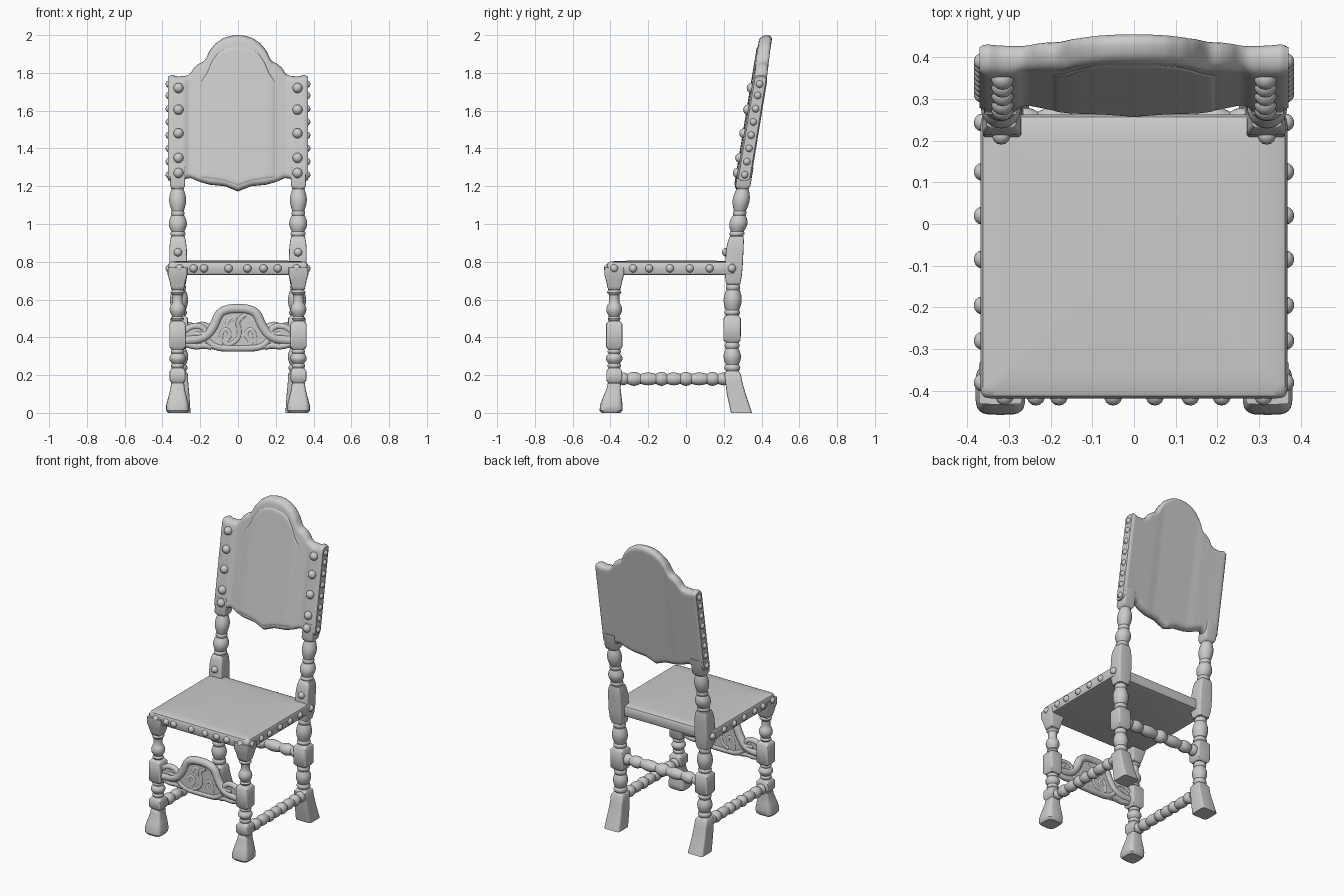
import bpy, bmesh, math

if "Cube" in bpy.data.objects:
    bpy.data.objects.remove(bpy.data.objects["Cube"])


def interp(pts, v):
    """Piecewise linear lookup in a list of (key, value)."""
    if v <= pts[0][0]:
        return pts[0][1]
    for (a, fa), (b, fb) in zip(pts, pts[1:]):
        if v <= b:
            return fa + (fb - fa) * (v - a) / (b - a)
    return pts[-1][1]


def finish(name, bm, mirror=False):
    bmesh.ops.recalc_face_normals(bm, faces=bm.faces)
    me = bpy.data.meshes.new(name)
    bm.to_mesh(me)
    bm.free()
    ob = bpy.data.objects.new(name, me)
    bpy.context.collection.objects.link(ob)
    if mirror:
        ob.modifiers.new("Mirror", "MIRROR").use_mirror_merge = False
    return ob


def loft(name, rings, mirror=False):
    """Skin a list of closed rings and cap both ends."""
    bm = bmesh.new()
    rows = [[bm.verts.new(p) for p in r] for r in rings]
    n = len(rows[0])
    for a, b in zip(rows, rows[1:]):
        for i in range(n):
            j = (i + 1) % n
            bm.faces.new((a[i], a[j], b[j], b[i]))
    bm.faces.new(rows[0])
    bm.faces.new(rows[-1])
    return finish(name, bm, mirror)


def section(hx, hy, p, n=24):
    """Superellipse: p = 2 is round, large p is a rounded square."""
    out = []
    for i in range(n):
        t = 2 * math.pi * i / n
        c, s = math.cos(t), math.sin(t)
        out.append((hx * math.copysign(abs(c) ** (2 / p), c),
                    hy * math.copysign(abs(s) ** (2 / p), s)))
    return out


def bead(z0, z1, r0, r1, k=8):
    return [(z0 + (z1 - z0) * i / k, r0 + (r1 - r0) * math.sin(math.pi * i / k), 2)
            for i in range(k + 1)]


def block(z0, z1, h, c=0.015):
    return [(z0, h * .75, 6), (z0 + c, h, 12), (z1 - c, h, 12), (z1, h * .75, 6)]


def turning(name, stations, place, mirror=False):
    """Turned part: stations (position, radius, squareness) put in space by place(u, v, w)."""
    loft(name, [[place(u, v, w) for u, v in section(r, r, p)] for w, r, p in stations], mirror)


def sheet(name, xs, bottom, top, y_mid, front, back, edge):
    """Upright plate with curved outline, rounded edges and front/back relief."""
    ss = [0, .004, .012, .025, .04, .06] + [.1 + .08 * i for i in range(11)]
    ss += [.94, .96, .975, .988, .996, 1]
    rings = []
    for x in xs:
        b, t = interp(bottom, abs(x)), interp(top, abs(x))
        f, k = [], []
        for s in ss:
            z = b + (t - b) * s
            d = min(min(s, 1 - s) * (t - b) / edge, (xs[-1] - abs(x)) / edge + .35, 1)
            q = .1 + .9 * math.sqrt(1 - (1 - d) ** 2)
            f.append((x, y_mid(z) - interp(front, abs(x)) * q, z))
            k.append((x, y_mid(z) + interp(back, abs(x)) * q, z))
        rings.append(f + k[::-1])
    return loft(name, rings)


def studs(name, spots, mirror=False):
    """Domed nails: (x, y, z, radius)."""
    bm = bmesh.new()
    for x, y, z, r in spots:
        g = bmesh.ops.create_uvsphere(bm, u_segments=14, v_segments=8, radius=r)
        bmesh.ops.translate(bm, verts=g["verts"], vec=(x, y, z))
    return finish(name, bm, mirror)


def tube(name, pts, r, mirror=False):
    """Smooth carved strand in the x-z plane on the front rail."""
    cu = bpy.data.curves.new(name, "CURVE")
    cu.dimensions = "3D"
    cu.bevel_depth, cu.bevel_resolution, cu.resolution_u = r, 3, 6
    sp = cu.splines.new("NURBS")
    sp.points.add(len(pts) - 1)
    for q, (x, z) in zip(sp.points, pts):
        q.co = (x, RAIL_Y, z, 1)
    sp.use_endpoint_u, sp.order_u = True, 3
    cu.use_fill_caps = True
    ob = bpy.data.objects.new(name, cu)
    bpy.context.collection.objects.link(ob)
    if mirror:
        ob.modifiers.new("Mirror", "MIRROR").use_mirror_merge = False
    bpy.context.view_layer.objects.active = ob
    bpy.ops.object.select_all(action="DESELECT")
    ob.select_set(True)
    bpy.ops.object.convert(target="MESH")


RAIL_Y = -0.385

# Front legs: flared foot, blocks and turnings
front = [(0, .05, 4), (.012, .06, 4), (.04, .06, 4), (.08, .05, 5), (.13, .037, 6), (.155, .035, 6)]
front += block(.158, .235, .042) + bead(.238, .262, .03, .036, 4) + bead(.262, .315, .03, .044)
front += bead(.315, .335, .03, .036, 4) + block(.335, .485, .043) + bead(.487, .51, .026, .034, 4)
front += bead(.51, .585, .027, .042) + [(.61, .027, 2), (.625, .028, 2)] + bead(.627, .65, .03, .038, 4)
front += [(.652, .032, 8), (.67, .037, 10), (.70, .043, 12), (.73, .052, 12), (.77, .052, 12)]
fy = [(0, -.398), (.05, -.395), (.15, -.38)]
turning("front_leg", front, lambda u, v, w: (.32 + u, interp(fy, w) + v, w), True)

# Back legs and leaning posts in one piece each
back = [(0, .056, 8), (.1, .05, 8), (.16, .045, 10), (.205, .044, 10), (.22, .034, 6)]
back += bead(.222, .255, .034, .042, 4) + bead(.255, .34, .034, .046) + bead(.34, .372, .033, .04, 4)
back += block(.372, .515, .046) + bead(.517, .545, .034, .042, 4) + bead(.545, .65, .036, .048)
back += bead(.65, .68, .033, .038, 4) + [(.682, .037, 8), (.72, .044, 12), (.77, .047, 12),
         (.87, .046, 12), (.91, .042, 12), (.935, .036, 8)]
back += bead(.937, .96, .034, .04, 4) + bead(.96, 1.045, .034, .048) + bead(1.045, 1.07, .032, .036, 4)
back += bead(1.07, 1.185, .032, .045) + [(1.19, .034, 8), (1.205, .04, 12), (1.3, .04, 12)]
by = [(0, .294), (.1, .266), (.2, .246), (.45, .243), (.7, .25), (.85, .256), (1, .277),
      (1.2, .301), (2, .432)]
bx = [(0, .307), (.6, .312), (.9, .318), (1.2, .32)]
turning("back_leg", back, lambda u, v, w: (interp(bx, w) + u, interp(by, w) + v, w), True)

# Stretchers
side = bead(-.35, -.31, .025, .034, 4)
for a, b, r in ((-.31, -.24, .037), (-.24, -.16, .034), (-.16, -.10, .037), (-.10, -.03, .034),
                (-.03, .03, .037), (.03, .11, .034), (.11, .17, .037), (.17, .23, .034)):
    side += bead(a, b, .026, r, 6)
turning("side_stretcher", side, lambda u, v, w: (.317 + u, w, .18 + v), True)
rear = []
for a, b, r in ((-.29, -.23, .036), (-.23, -.15, .038), (-.15, -.04, .036), (-.04, .04, .042),
                (.04, .15, .036), (.15, .23, .038), (.23, .29, .036)):
    rear += bead(a, b, .026, r, 6)
turning("back_stretcher", rear, lambda u, v, w: (w, .243 + u, .445 + v))

# Seat: soft slab with slight dome
cy = -.078
seat = [(.73, .35, .325), (.733, .362, .334), (.74, .366, .338), (.785, .368, .34),
        (.797, .362, .334), (.802, .35, .322), (.804, .3, .275), (.808, .2, .18), (.808, .05, .05)]
loft("seat", [[(u, cy + v, z) for u, v in section(hx, hy, 40, 48)] for z, hx, hy in seat])

# Seat nails
studs("seat_front_nails", [(x, -.413, .765, .022) for x in
                           (-.31, -.235, -.18, -.05, .05, .135, .21, .31)])
studs("seat_side_nails", [(.362, y, .765, .022) for y in
                          (-.38, -.28, -.195, -.085, .02, .125, .243)], True)

# Upholstered back panel
top = [(0, 2), (.04, 1.996), (.08, 1.983), (.12, 1.955), (.15, 1.918), (.17, 1.875), (.182, 1.86),
       (.21, 1.847), (.235, 1.825), (.25, 1.8), (.27, 1.785), (.32, 1.78), (.35, 1.79), (.37, 1.78)]
bottom = [(0, 1.172), (.03, 1.184), (.07, 1.2), (.15, 1.208), (.2, 1.222), (.25, 1.243),
          (.275, 1.24), (.29, 1.225), (.37, 1.23)]


def lean(z):
    return interp(by, z)


xs = [.37 * i / 40 for i in range(-40, 41)]
sheet("back_panel", xs, bottom, top, lean,
      [(0, .042), (.15, .04), (.2, .036), (.26, .028), (.285, .038), (.37, .038)],
      [(0, .027), (.13, .027), (.18, .031), (.27, .034), (.37, .038)], .03)

# Raised pad whose arched top leaves a rolled rim around it
pad_top = [(0, 1.955), (.06, 1.945), (.11, 1.915), (.14, 1.87), (.165, 1.81), (.19, 1.775), (.2, 1.76)]
pad_bot = [(0, 1.19), (.07, 1.215), (.2, 1.235)]
sheet("back_pad", [.2 * i / 24 for i in range(-24, 25)], pad_bot, pad_top, lean,
      [(0, .047), (.15, .045), (.2, .04)], [(0, .01)], .025)

# Back nails
studs("back_front_nails", [(.315, lean(z) - .038, z, .027) for z in (1.27, 1.35, 1.48, 1.605, 1.72)]
      + [(.318, lean(.85) - .044, .85, .022)], True)
studs("back_side_nails", [(.364, lean(z), z, .02) for z in
                          (1.26, 1.33, 1.4, 1.47, 1.54, 1.61, 1.68, 1.74)], True)

# Carved front rail: thin backing plate plus relief strands
rail_top = [(0, .56), (.05, .55), (.09, .51), (.12, .46), (.15, .44), (.2, .465), (.24, .465), (.29, .44)]
rail_bot = [(0, .33), (.13, .335), (.18, .35), (.23, .34), (.29, .355)]
sheet("front_rail_plate", [.29 * i / 30 for i in range(-30, 31)], rail_bot, rail_top,
      lambda z: RAIL_Y, [(0, .012)], [(0, .012)], .012)
half = [(.29, .385), (.24, .385), (.17, .40), (.125, .46), (.1, .53), (.05, .55)]
tube("front_rail_arch", half + [(0, .552)] + [(-x, z) for x, z in half[::-1]], .026)
tube("front_rail_base", [(-.16, .385), (-.135, .345), (0, .342), (.135, .345), (.16, .385)], .02)
tube("front_rail_scroll", [(.29, .425), (.26, .455), (.2, .462), (.165, .43), (.19, .41), (.23, .42)], .018, True)
tube("front_rail_lower_scroll", [(.14, .35), (.18, .36), (.23, .348), (.29, .37)], .018, True)
tube("front_rail_leaf", [(.09, .36), (.095, .42), (.06, .45), (.035, .41), (.06, .385)], .016, True)
tube("front_rail_stem", [(-.05, .36), (0, .38), (.01, .44), (-.01, .49), (.04, .52)], .017)
tube("front_rail_bud", [(-.06, .47), (-.04, .51), (-.01, .50), (-.02, .46)], .015)

# Smooth shading with crisp edges
bpy.ops.object.select_all(action="SELECT")
bpy.ops.object.shade_smooth_by_angle(angle=math.radians(40))
